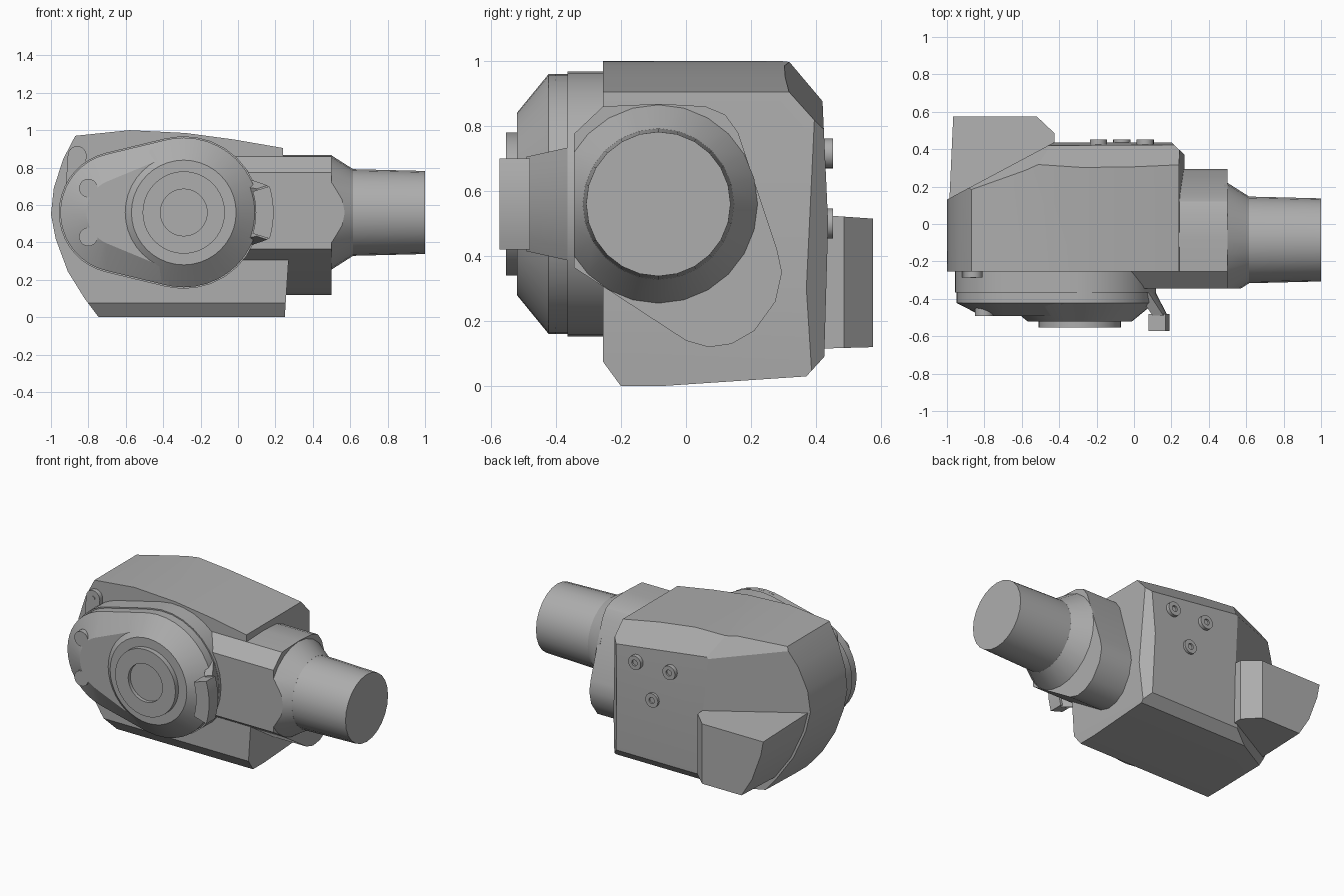
import bpy, bmesh, math
from mathutils import Vector

cube = bpy.data.objects.get("Cube")
if cube:
    bpy.data.objects.remove(cube, do_unlink=True)

grey = bpy.data.materials.new("housing_grey")
grey.use_nodes = True
colour = (0.42, 0.42, 0.42, 1)
grey.diffuse_color = colour
grey.node_tree.nodes["Principled BSDF"].inputs["Base Color"].default_value = colour


def along_y(points, y):
    return [Vector((a, y, b)) for a, b in points]


def along_x(points, x):
    return [Vector((x, a, b)) for a, b in points]


def circle(a, b, r, n=32):
    return [(a + r * math.cos(2 * math.pi * i / n), b + r * math.sin(2 * math.pi * i / n))
            for i in range(n)]


def hull(big, small, n=18):
    """Outline wrapped round two circles given as (a, b, radius)."""
    da, db = big[0] - small[0], big[1] - small[1]
    base = math.atan2(db, da)
    t = math.acos(-(big[2] - small[2]) / math.hypot(da, db))
    points = []
    for c, start, end in ((big, -t, t), (small, t, 2 * math.pi - t)):
        for i in range(n + 1):
            q = base + start + (end - start) * i / n
            points.append((c[0] + c[2] * math.cos(q), c[1] + c[2] * math.sin(q)))
    return points


def arc_band(inner, outer, spread, n=8):
    """Curved strip round the dial centre."""
    angles = [math.radians(spread * (2 * i / n - 1)) for i in range(n + 1)]
    return [(DIAL[0] + r * math.cos(q), DIAL[1] + r * math.sin(q))
            for r, seq in ((outer, angles), (inner, angles[::-1])) for q in seq]


def loft(name, rings, cuts=(), centre=None):
    """Skin matching rings, cap the ends, then slice by three-point planes."""
    bm = bmesh.new()
    loops = [[bm.verts.new(p) for p in ring] for ring in rings]
    n = len(loops[0])
    for lower, upper in zip(loops, loops[1:]):
        for i in range(n):
            j = (i + 1) % n
            bm.faces.new((lower[i], lower[j], upper[j], upper[i]))
    bm.faces.new(loops[0])
    bm.faces.new(loops[-1])
    for a, b, c in cuts:
        a, b, c = Vector(a), Vector(b), Vector(c)
        normal = (b - a).cross(c - a).normalized()
        if normal.dot(Vector(centre) - a) > 0:
            normal.negate()
        result = bmesh.ops.bisect_plane(
            bm, geom=bm.verts[:] + bm.edges[:] + bm.faces[:], dist=1e-5,
            plane_co=a, plane_no=normal, clear_outer=True)
        rim = [e for e in result["geom_cut"] if isinstance(e, bmesh.types.BMEdge)]
        bmesh.ops.holes_fill(bm, edges=rim, sides=0)
    bmesh.ops.recalc_face_normals(bm, faces=bm.faces[:])
    mesh = bpy.data.meshes.new(name)
    bm.to_mesh(mesh)
    bm.free()
    mesh.materials.append(grey)
    obj = bpy.data.objects.new(name, mesh)
    bpy.context.collection.objects.link(obj)
    bpy.ops.object.select_all(action="DESELECT")
    obj.select_set(True)
    bpy.context.view_layer.objects.active = obj
    bpy.ops.object.shade_smooth_by_angle(angle=math.radians(25))
    return obj


def turned(name, a, b, steps, n=32):
    """Round part on the y axis from (radius, y) steps."""
    return loft(name, [along_y(circle(a, b, r, n), y) for r, y in steps])


DIAL = (-0.29, 0.56)

# Main housing: side outline with chamfered and angled corners
curve = [(-0.745, 0), (-0.82, 0.1), (-0.91, 0.245), (-0.975, 0.42), (-1, 0.55),
         (-0.985, 0.69), (-0.935, 0.845), (-0.87, 0.97)]
outline = curve + [(-0.58, 1), (-0.28, 0.985), (-0.02, 0.95), (0.24, 0.905),
                   (0.27, 0.3), (0.25, 0)]
loft("main_housing", [along_y(outline, -0.255), along_y(outline, 0.437)], [
    ((0, -0.255, 0.075), (0, -0.2, 0), (1, -0.2, 0)),          # lower front edge
    ((0, -0.08, 0), (0, 0.37, 0.03), (1, 0.37, 0.03)),         # underside slope
    ((0, 0.37, 0.03), (0, 0.425, 0.09), (1, 0.425, 0.09)),     # lower back edge
    ((0, 0.437, 0.5), (0, 0.42, 0.87), (1, 0.42, 0.87)),       # upper back
    ((0, 0.437, 0.5), (0, 0.425, 0.09), (1, 0.425, 0.09)),     # lower back
    ((-0.4, 0.325, 0.975), (-0.4, 0.42, 0.87), (0.24, 0.33, 0.89)),
    ((0.2, 0.437, 0), (0.27, 0.37, 0), (0.2, 0.437, 1)),       # back end edge
    ((-0.43, 0.435, 0), (-0.87, 0.2, 0), (-0.43, 0.435, 1)),   # angled corner
    ((-0.5, 0.33, 0.985), (-0.87, 0.19, 0.96), (-0.43, 0.43, 0.87)),
], (-0.35, 0.05, 0.5))

# Rear block following the rounded end
block = [(x + 0.012, z) for x, z in curve] + [(-0.43, 0.97), (-0.43, 0)]
loft("rear_block", [along_y(block, 0.12), along_y([(x * 0.985, z) for x, z in block], 0.575)], [
    ((0, 0.4, 0.115), (1, 0.4, 0.115), (0, 0.575, 0.12)),
    ((0, 0.4, 0.527), (1, 0.4, 0.527), (0, 0.575, 0.515)),
    ((-0.43, 0.49, 0), (-0.52, 0.575, 0), (-0.43, 0.49, 1)),
], (-0.7, 0.3, 0.3))

# Neck between the housing and the tube
neck = [(-0.345, 0.365), (-0.345, 0.775), (-0.255, 0.86), (-0.08, 0.868), (0.06, 0.86),
        (0.12, 0.835), (0.16, 0.78), (0.28, 0.42), (0.295, 0.35), (0.275, 0.26),
        (0.21, 0.17), (0.14, 0.13), (0.07, 0.12), (0, 0.14)]
loft("neck", [along_x(neck, -0.1), along_x(neck, 0.5)])

# Cone trimmed flush with the neck, and the tube
axis = (-0.085, 0.56)
loft("neck_cone", [along_x(circle(*axis, r, 24), x) for r, x in ((0.305, 0.48), (0.305, 0.5), (0.232, 0.615))],
     [((0, -0.345, 0), (1, -0.345, 0), (0, -0.345, 1))], (0.5, 0, 0.5))
loft("tube", [along_x(circle(*axis, r, 24), x) for r, x in ((0.232, 0.6), (0.222, 1))])


# Front cover: teardrop rim, sloped face and dome
def teardrop(big, small, y):
    return along_y(hull((*DIAL, big), (-0.63, 0.56, small)), y)


loft("cover_base", [teardrop(0.408, 0.328, -0.2), teardrop(0.408, 0.328, -0.365)])
loft("front_cover", [teardrop(0.4, 0.32, -0.3), teardrop(0.4, 0.32, -0.422),
                     teardrop(0.31, 0.18, -0.493)])
turned("cover_dome", *DIAL, [(0.4, -0.4), (0.4, -0.422), (0.28, -0.52)], 40)
turned("dial_ring", *DIAL, [(0.22, -0.5), (0.22, -0.553), (0.125, -0.553), (0.125, -0.53)], 40)

# Latch beside the dome
loft("latch_arm", [along_y(arc_band(0.33, 0.4, 26), -0.355),
                   along_y(arc_band(0.41, 0.47, 18), -0.49)])
loft("latch_block", [along_y(arc_band(0.385, 0.48, 17), y) for y in (-0.48, -0.573)])

# Lug with a pin at the upper corner
loft("lug", [along_y(hull((-0.86, 0.865, 0.05), (-0.87, 0.72, 0.049), 10), y) for y in (-0.24, -0.285)])
turned("lug_pin", -0.86, 0.865, [(0.015, -0.28), (0.015, -0.29)], 12)

# Cover studs and back screws
for side, z in (("upper", 0.69), ("lower", 0.43)):
    turned("cover_stud_" + side, -0.8, z, [(0.05, -0.42), (0.05, -0.493)], 20)
for i, (x, z) in enumerate(((-0.19, 0.715), (0.06, 0.715), (-0.065, 0.5))):
    turned(f"back_screw_{i + 1}", x, z,
           [(0.046, 0.41), (0.046, 0.452), (0.02, 0.452), (0.02, 0.44)], 20)
